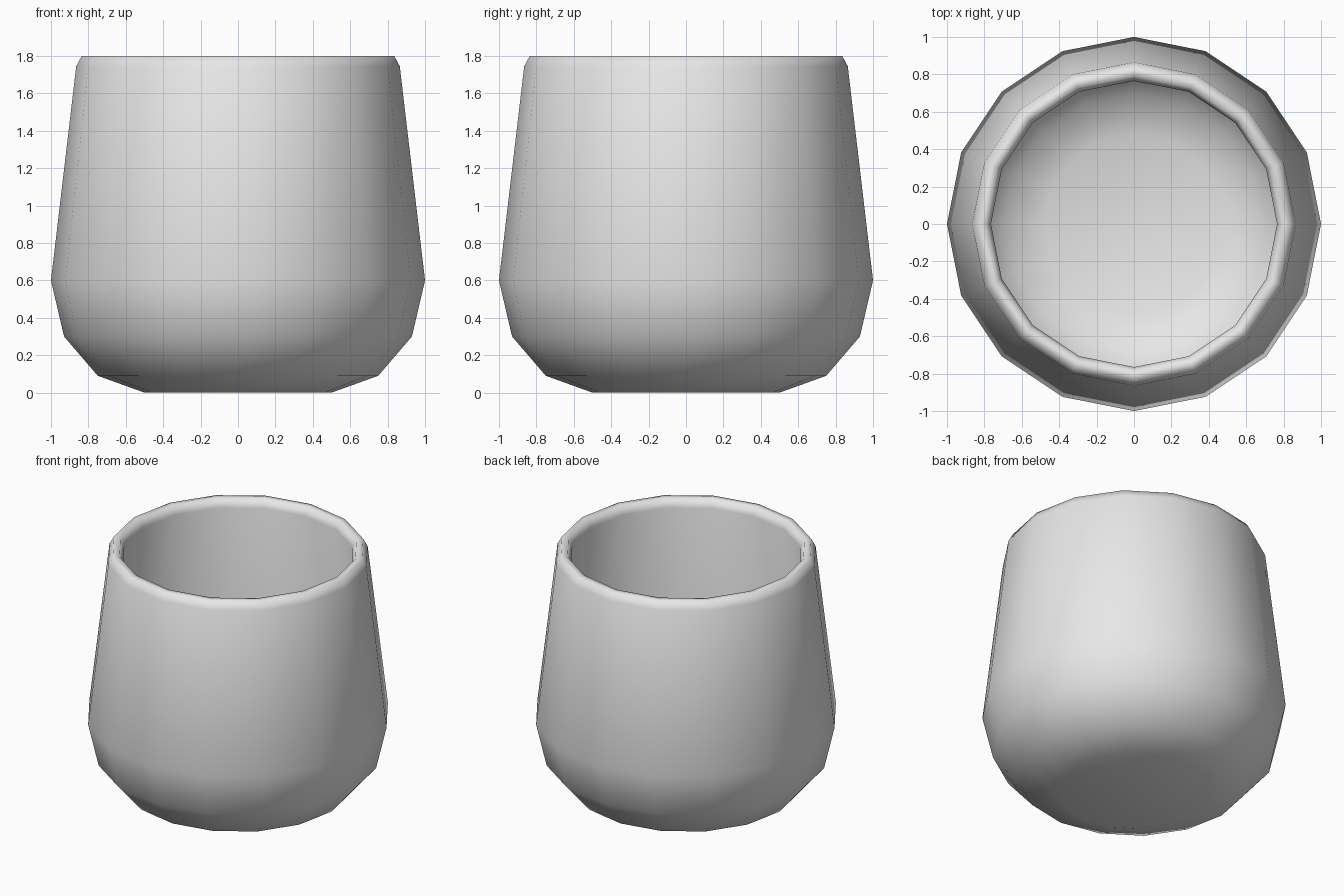
import bpy
import bmesh
from math import cos, sin, tau

cube = bpy.data.objects.get("Cube")
if cube:
    bpy.data.objects.remove(cube, do_unlink=True)

SIDES = 16

# Wall profile (radius, height): underside, outer wall, rim, inner wall, inner floor
PROFILE = [
    (0.5, 0), (0.75, 0.09), (0.93, 0.3), (1, 0.6),
    (0.865, 1.745), (0.835, 1.8), (0.79, 1.8), (0.765, 1.74),
    (0.9, 0.6), (0.84, 0.35), (0.69, 0.18), (0.48, 0.1),
]


def lathe(name, profile, material):
    """Revolve a profile around z and cap both of its ends."""
    bm = bmesh.new()
    rings = []
    for radius, height in profile:
        angles = [tau * i / SIDES for i in range(SIDES)]
        rings.append([bm.verts.new((radius * cos(a), radius * sin(a), height))
                      for a in angles])
    for low, high in zip(rings, rings[1:]):
        for i in range(SIDES):
            j = (i + 1) % SIDES
            bm.faces.new((low[i], low[j], high[j], high[i]))
    bm.faces.new(rings[0][::-1])
    bm.faces.new(rings[-1])
    bmesh.ops.recalc_face_normals(bm, faces=bm.faces)
    for face in bm.faces:
        face.smooth = True
    mesh = bpy.data.meshes.new(name)
    bm.to_mesh(mesh)
    bm.free()
    mesh.materials.append(material)
    obj = bpy.data.objects.new(name, mesh)
    bpy.context.collection.objects.link(obj)
    return obj


# Plain glaze
glaze = bpy.data.materials.new("light_grey")
glaze.use_nodes = True
colour = (0.8, 0.8, 0.8, 1)
glaze.diffuse_color = colour
glaze.node_tree.nodes["Principled BSDF"].inputs["Base Color"].default_value = colour

lathe("cup", PROFILE, glaze)
